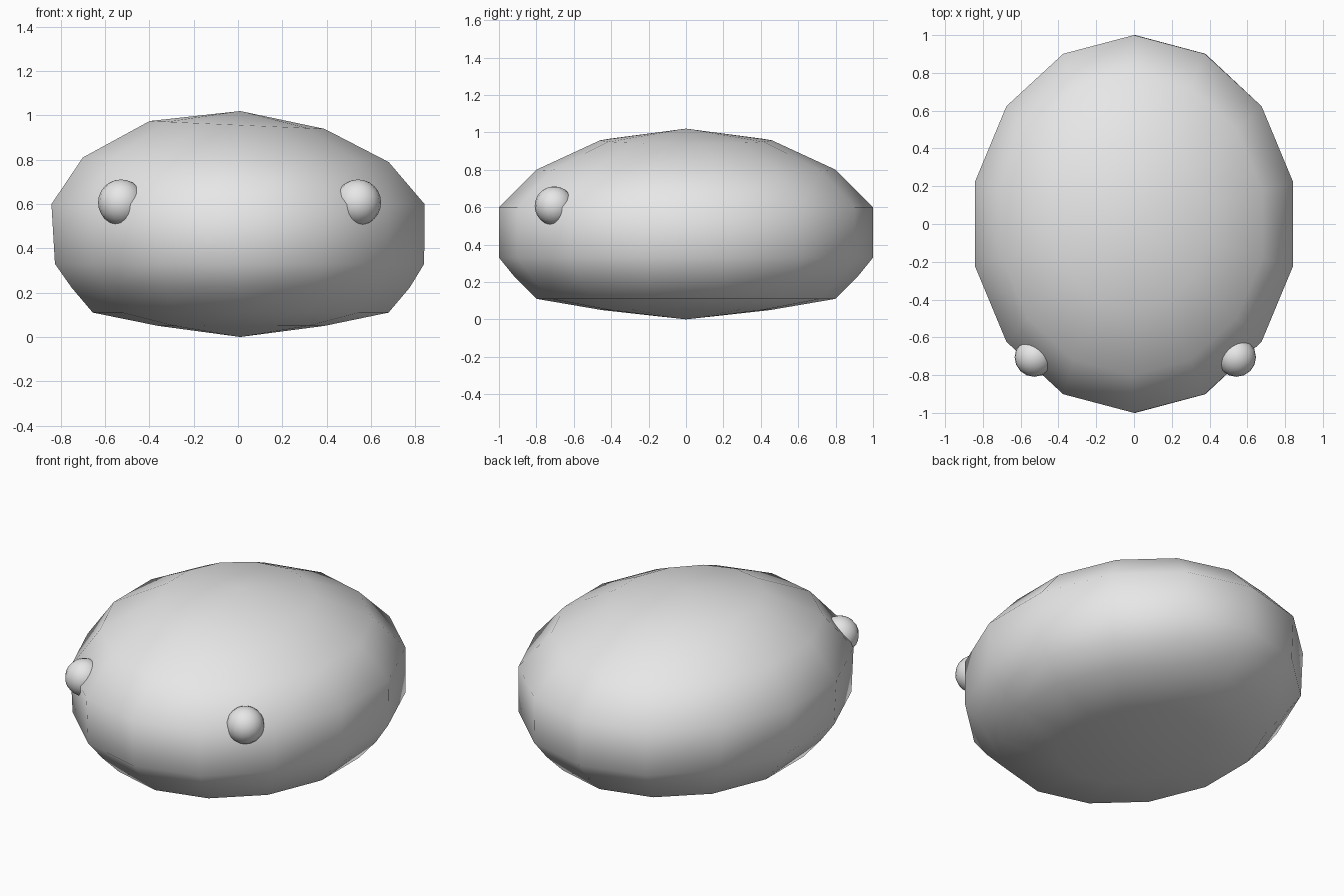
import bpy
import bmesh
import math

cube = bpy.data.objects.get("Cube")
if cube:
    bpy.data.objects.remove(cube)

grey = bpy.data.materials.new("light grey")
grey.use_nodes = True
grey.diffuse_color = (0.8, 0.8, 0.8, 1)
grey.node_tree.nodes["Principled BSDF"].inputs["Base Color"].default_value = grey.diffuse_color


def finish(bm, name):
    """Turn a bmesh into a smooth grey object."""
    bmesh.ops.recalc_face_normals(bm, faces=bm.faces)
    for face in bm.faces:
        face.smooth = True
    mesh = bpy.data.meshes.new(name)
    bm.to_mesh(mesh)
    bm.free()
    mesh.materials.append(grey)
    obj = bpy.data.objects.new(name, mesh)
    bpy.context.collection.objects.link(obj)
    return obj


# Body: stacked rings as (x radius, y radius, height, x shift, sideways tilt)
SIDES = 14
RINGS = [
    (0.385, 0.45, 0.05, 0.015, 0),
    (0.685, 0.80, 0.11, 0.012, 0),
    (0.783, 0.913, 0.223, 0.012, 0),
    (0.855, 1.00, 0.33, 0.007, 0),
    (0.864, 1.00, 0.60, 0, 0),
    (0.708, 0.80, 0.80, -0.01, -0.015),
    (0.405, 0.46, 0.957, -0.004, -0.045),
]

bm = bmesh.new()
loops = []
for rx, ry, z, shift, tilt in RINGS:
    loop = []
    for i in range(SIDES):
        a = math.tau * i / SIDES
        x = rx * math.sin(a) + shift
        loop.append(bm.verts.new((x, -ry * math.cos(a), z + tilt * x)))
    loops.append(loop)
bottom = bm.verts.new((0.01, 0, 0))
top = bm.verts.new((0.01, 0, 1.02))
for i in range(SIDES):
    j = (i + 1) % SIDES
    for low, high in zip(loops, loops[1:]):
        bm.faces.new((low[i], low[j], high[j], high[i]))
    bm.faces.new((bottom, loops[0][j], loops[0][i]))
    bm.faces.new((top, loops[-1][i], loops[-1][j]))
finish(bm, "body")

# Eyes: small balls half sunk into the front corners
for name, side in (("left_eye", 1), ("right_eye", -1)):
    bm = bmesh.new()
    bmesh.ops.create_uvsphere(bm, u_segments=16, v_segments=12, radius=0.104)
    eye = finish(bm, name)
    eye.location = (0.535 * side + 0.007, -0.705, 0.607)
